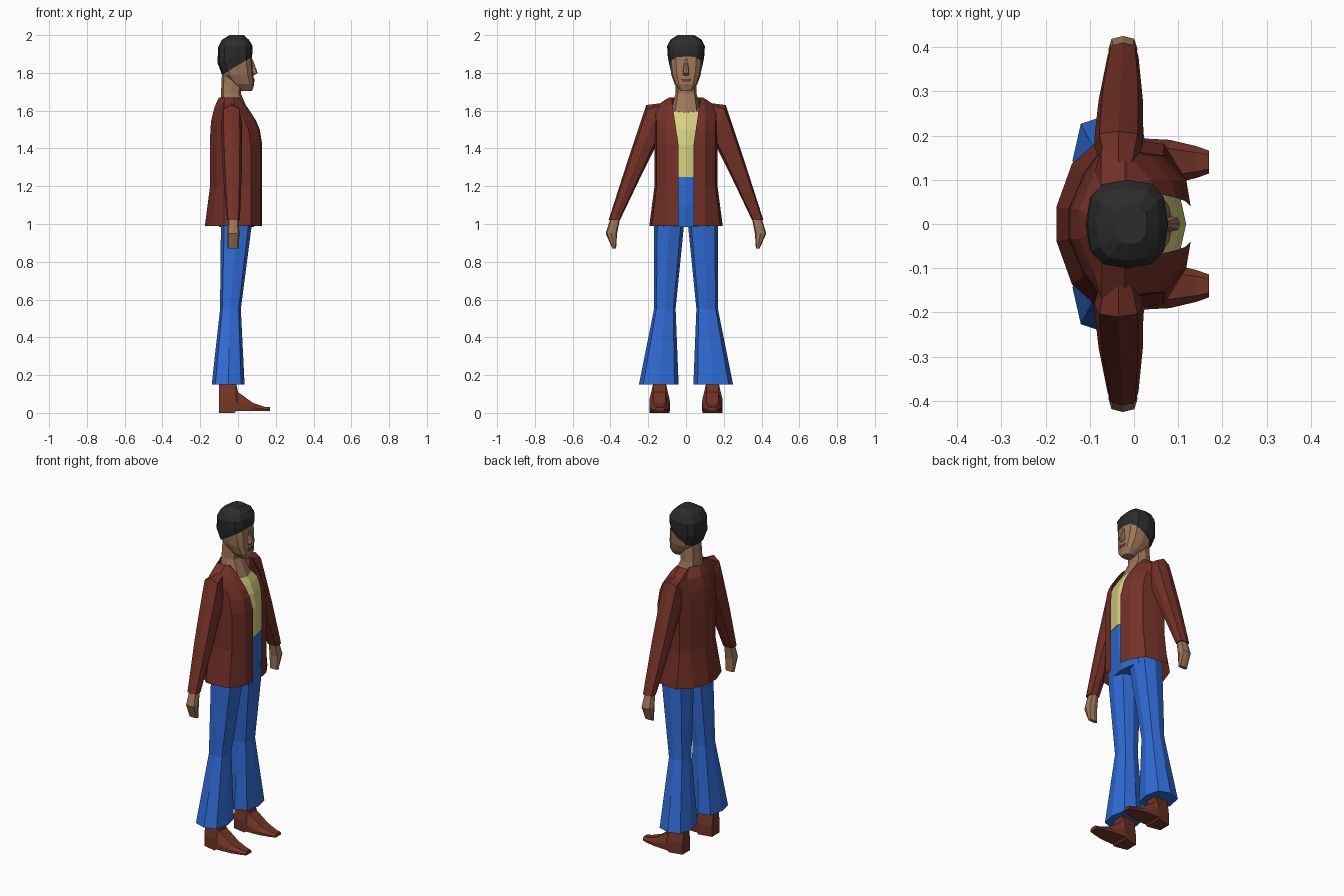
import bpy, bmesh, math

if "Cube" in bpy.data.objects:
    bpy.data.objects.remove(bpy.data.objects["Cube"])


def material(name, *colour):
    mat = bpy.data.materials.new(name)
    mat.use_nodes = True
    mat.diffuse_color = (*colour, 1)
    shader = mat.node_tree.nodes["Principled BSDF"]
    shader.inputs["Base Color"].default_value = (*colour, 1)
    return mat


jacket_red = material("jacket red", 0.17, 0.03, 0.02)
shoe_brown = material("shoe red brown", 0.17, 0.035, 0.02)
denim = material("denim blue", 0.03, 0.15, 0.68)
yellow = material("shirt yellow", 0.68, 0.64, 0.22)
skin = material("skin", 0.34, 0.18, 0.1)
black = material("hair black", 0.025, 0.025, 0.025)
lip_red = material("lip red", 0.2, 0.05, 0.035)


def boxy(value):
    """Push a sine or cosine outwards, so that a circle becomes a rounded box."""
    return math.copysign(abs(value) ** 0.7, value)


def ring(z, back, front, width, y=0, lean=0, rise=0, sides=8):
    """Cross-section from back to front, width either side of y.
    lean lowers the outer edge to the inner one, rise lifts the front."""
    points = []
    for i in range(sides):
        angle = math.tau * i / sides
        u, v = boxy(math.cos(angle)), boxy(math.sin(angle))
        ahead = (1 + u) / 2
        points.append((back + (front - back) * ahead, y + width * v,
                       z + lean * v + rise * ahead))
    return points


def loft(name, rings, mat, closed=True, mirrored=False):
    """Skin a stack of cross-sections with flat faces."""
    bm = bmesh.new()
    rows = [[bm.verts.new(point) for point in points] for points in rings]
    count = len(rows[0])
    for low, high in zip(rows, rows[1:]):
        for i in range(count if closed else count - 1):
            j = (i + 1) % count
            bm.faces.new((low[i], low[j], high[j], high[i]))
    if closed:
        bm.faces.new(rows[0])
        bm.faces.new(rows[-1])
        bmesh.ops.recalc_face_normals(bm, faces=bm.faces)
    mesh = bpy.data.meshes.new(name)
    bm.to_mesh(mesh)
    bm.free()
    mesh.materials.append(mat)
    part = bpy.data.objects.new(name, mesh)
    bpy.context.scene.collection.objects.link(part)
    if mirrored:
        mirror = part.modifiers.new("Mirror", "MIRROR")
        mirror.use_axis = (False, True, False)


def trouser_ring(z):
    """Narrow at the knee, flared to the hem and widening to the hip."""
    knee = 0.55
    flare, thigh = max(0, knee - z), max(0, z - knee)
    middle = 0.07 * thigh - 0.03 * flare - 0.04
    depth = 0.055 + 0.08 * flare + 0.06 * thigh
    return ring(z, middle - depth, middle + depth,
                width=0.057 + 0.12 * flare + 0.05 * thigh,
                y=0.112 + 0.08 * flare - 0.05 * thigh)


def sleeve_ring(t):
    """Steeply cut at the shoulder, nearly level at the cuff."""
    middle, depth = 0.01 * t - 0.035, 0.055 - 0.02 * t * t
    return ring(1.53 - 0.51 * t, middle - depth, middle + depth,
                width=0.03 + 0.04 * t * (1 - t), y=0.18 + 0.2 * t,
                lean=0.1 * (1 - t) ** 2)


def shoe_ring(x):
    """Upright slice: tall ankle behind, low tapering toe in front."""
    sole = 0.01 if x > -0.02 else 0
    top = 0.16 if x < 0 else 0.03 + 0.08 * (1 - x / 0.17) ** 2
    width = 0.055 - 1.3 * (x - 0.02) ** 2
    side = sole + 0.4 * (top - sole)
    outline = [(-1, sole), (-1, side), (-0.6, top), (0.6, top), (1, side), (1, sole)]
    return [(x, 0.14 + width * across, z) for across, z in outline]


def chest(z):
    return max(0, z - 1.42)


def torso_front(z):
    """Straight front that curves back towards the collar."""
    return 0.128 - 2 * chest(z) ** 2


collar = 1.67


def jacket_ring(z):
    """Half of the jacket, from the open front edge round to the spine."""
    hem = max(0, 1.2 - z)
    front = torso_front(z)
    back = 3 * chest(z) ** 3 - 0.13 * hem - 0.148
    side = 0.09 if z == collar else 0.167 + 0.13 * hem
    opening = 0.04 + 0.15 * chest(z)
    outline = [(front, opening), (front - 0.01, min(0.1, side)),
               (max(front - 0.06, -0.015), 0.93 * side), (-0.02, side), (-0.075, side),
               (back + 0.035, 0.7 * side), (back, 0.2 * side), (back, 0)]
    return [(x, y, z) for x, y in outline]


# Legs and feet
loft("trouser_legs", [trouser_ring(z) for z in (0.15, 0.35, 0.55, 0.75, 1.03)],
     denim, mirrored=True)
loft("shoes", [shoe_ring(x) for x in (-0.1, -0.02, -0.01, 0, 0.08, 0.14, 0.17)],
     shoe_brown, mirrored=True)

# Trouser waist and shirt, just inside the jacket front
loft("trouser_waist", [ring(0.985, -0.1, 0.085, width=0.15),
                       ring(1.1, -0.11, 0.108, width=0.14),
                       ring(1.25, -0.11, 0.115, width=0.14)], denim)
shirt = [ring(z, -0.11, torso_front(z) - 0.01, width=0.14 - 0.1 * chest(z))
         for z in (1.25, 1.42, 1.5, 1.55)]
neckline = ring(1.65, -0.09, 0.06, width=0.08, rise=-0.06)
loft("shirt", shirt + [neckline], yellow)

# Open jacket with sleeves
loft("jacket_body", [jacket_ring(z) for z in (0.99, 1.2, 1.42, 1.5, 1.55, 1.62, collar)],
     jacket_red, closed=False, mirrored=True)
shoulder = ring(1.6, -0.07, 0, width=0.02, y=0.11, lean=0.04)
loft("sleeves", [shoulder] + [sleeve_ring(t) for t in (0, 0.15, 0.5, 1)],
     jacket_red, mirrored=True)

# Hands
loft("hands", [ring(1.04, -0.05, 0, width=0.025, y=0.372),
               ring(0.95, -0.058, 0.008, width=0.03, y=0.395),
               ring(0.87, -0.055, 0.003, width=0.01, y=0.38)], skin, mirrored=True)

# Neck and bare chest
loft("neck", [ring(1.645, -0.09, 0.068, width=0.076, rise=-0.075),
              ring(1.69, -0.09, 0.015, width=0.056),
              ring(1.8, -0.085, 0.03, width=0.052)], skin)

# Head, nose and mouth
loft("head", [ring(1.705, 0.015, 0.075, width=0.03, sides=12),
              ring(1.74, -0.03, 0.086, width=0.06, sides=12),
              ring(1.79, -0.075, 0.082, width=0.078, sides=12),
              ring(1.85, -0.09, 0.077, width=0.086, sides=12),
              ring(1.95, -0.085, 0.066, width=0.08, sides=12)], skin)
loft("nose", [ring(1.785, 0.06, 0.082, width=0.014),
              ring(1.8, 0.06, 0.104, width=0.017),
              ring(1.87, 0.06, 0.078, width=0.008)], skin)
loft("mouth", [ring(z, 0.06, 0.088, width=0.026) for z in (1.752, 1.768)], lip_red)

# Hair cap, low at the nape and high on the forehead
loft("hair", [ring(1.79, -0.085, 0.072, width=0.087, rise=0.093, sides=12),
              ring(1.855, -0.109, 0.077, width=0.096, rise=0.05, sides=12),
              ring(1.935, -0.105, 0.076, width=0.1, rise=0.01, sides=12),
              ring(1.975, -0.085, 0.058, width=0.083, sides=12),
              ring(2, -0.045, 0.03, width=0.045, sides=12)], black)
